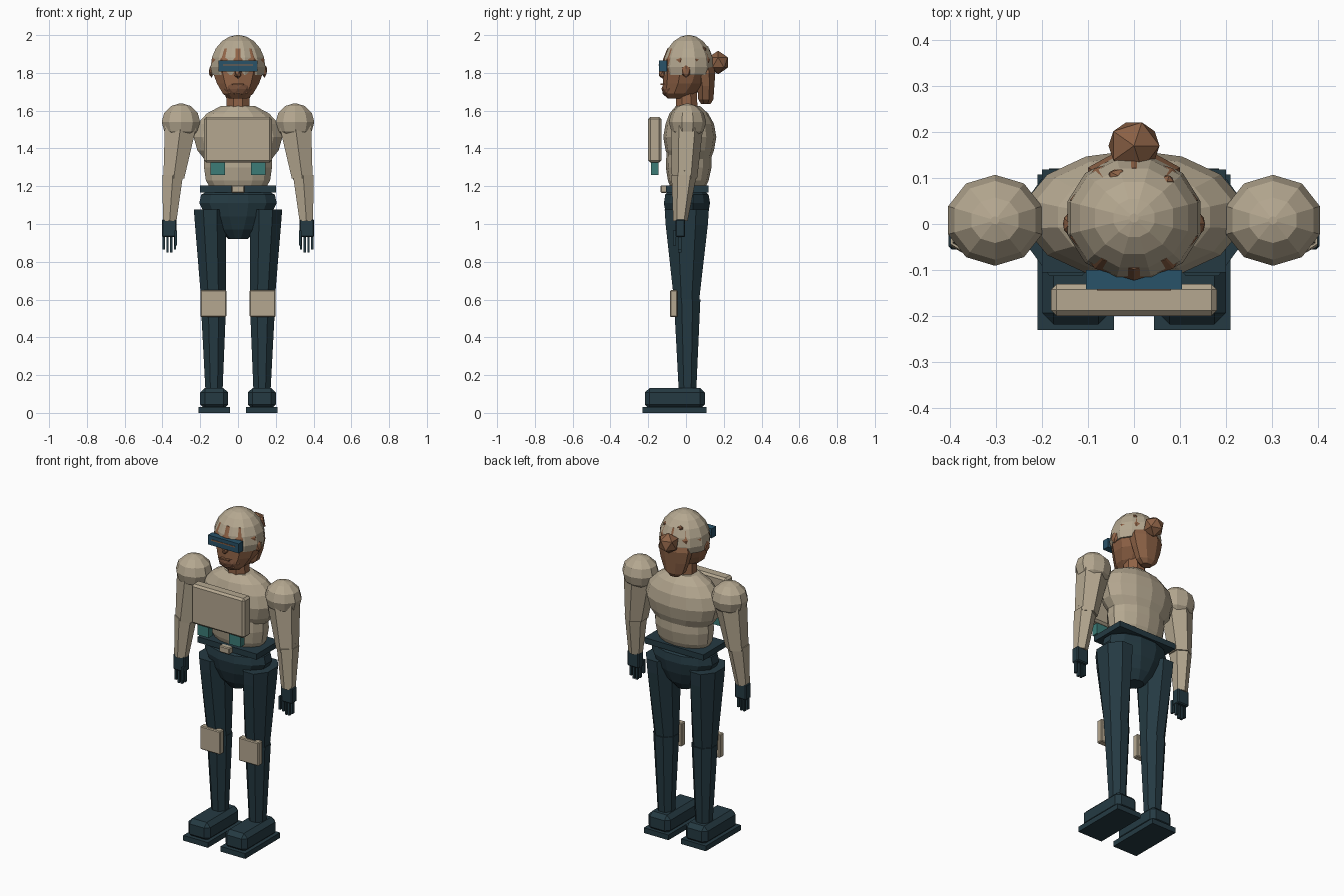
import bpy, bmesh, math
from mathutils import Matrix, Vector

if "Cube" in bpy.data.objects:
    bpy.data.objects.remove(bpy.data.objects["Cube"])


def material(name, rgb):
    m = bpy.data.materials.new(name)
    m.diffuse_color = (*rgb, 1)
    m.use_nodes = True
    m.node_tree.nodes["Principled BSDF"].inputs["Base Color"].default_value = m.diffuse_color
    return m


BEIGE = material("beige", (0.46, 0.39, 0.28))
NAVY = material("dark navy", (0.018, 0.042, 0.055))
TEAL = material("teal", (0.045, 0.20, 0.185))
BLUE = material("visor blue", (0.022, 0.085, 0.14))
SKIN = material("skin brown", (0.28, 0.125, 0.062))
HAIR = material("hair brown", (0.26, 0.12, 0.06))
BEARD = material("beard brown", (0.17, 0.075, 0.04))


def finish(name, bm, mat):
    bmesh.ops.recalc_face_normals(bm, faces=bm.faces[:])
    me = bpy.data.meshes.new(name)
    bm.to_mesh(me)
    bm.free()
    me.materials.append(mat)
    ob = bpy.data.objects.new(name, me)
    bpy.context.collection.objects.link(ob)
    return ob


def box(name, lo, hi, mat, bevel=0):
    """Box between two corners, optionally chamfered."""
    lo, hi = Vector(lo), Vector(hi)
    bm = bmesh.new()
    bmesh.ops.create_cube(bm, size=1)
    for v in bm.verts:
        v.co = (lo + hi) / 2 + v.co * (hi - lo)
    if bevel:
        bmesh.ops.bevel(bm, geom=bm.edges[:], offset=bevel, segments=1, affect='EDGES')
    return finish(name, bm, mat)


def ball(name, c, r, mat, sub=2):
    """Faceted ellipsoid."""
    bm = bmesh.new()
    bmesh.ops.create_icosphere(bm, subdivisions=sub, radius=1)
    bm.transform(Matrix.Translation(c) @ Matrix.Diagonal((*r, 1)))
    return finish(name, bm, mat)


def loft(name, rings, mat, n=8):
    """Skin through horizontal rings (x, y, z, half width, half depth)."""
    bm = bmesh.new()
    k = 1 / math.cos(math.pi / n)
    loops = []
    for x, y, z, rx, ry in rings:
        loops.append([bm.verts.new((x + rx * k * math.cos((i + .5) * math.tau / n),
                                    y + ry * k * math.sin((i + .5) * math.tau / n), z))
                      for i in range(n)])
    for a, b in zip(loops, loops[1:]):
        for i in range(n):
            j = (i + 1) % n
            bm.faces.new((a[i], a[j], b[j], b[i]))
    bm.faces.new(loops[0][::-1])
    bm.faces.new(loops[-1])
    return finish(name, bm, mat)


def sbox(name, s, x0, x1, y0, y1, z0, z1, mat, bevel=0):
    """Box on one side of the body; s is the side sign."""
    a, b = sorted((s * x0, s * x1))
    return box(name, (a, y0, z0), (b, y1, z1), mat, bevel)


# Torso
loft("abdomen", [(0, .01, 1.18, .14, .085), (0, .012, 1.23, .17, .105),
                 (0, .014, 1.30, .18, .118), (0, .015, 1.38, .178, .115)], BEIGE, 14)
loft("chest", [(0, .02, 1.32, .16, .10), (0, .02, 1.39, .215, .125),
               (0, .02, 1.46, .235, .137), (0, .02, 1.53, .215, .125),
               (0, .015, 1.585, .165, .10), (0, .01, 1.625, .09, .062)], BEIGE, 14)
box("chest_pack", (-.18, -.20, 1.325), (.18, -.13, 1.567), BEIGE, .012)

# Hips and belt
loft("pelvis", [(0, .005, .92, .05, .05), (0, .005, .97, .11, .085),
                (0, .005, 1.04, .17, .11), (0, .005, 1.11, .205, .122),
                (0, .005, 1.155, .195, .115), (0, .005, 1.18, .15, .09)], NAVY, 12)
box("belt", (-.20, -.105, 1.168), (.20, .118, 1.203), NAVY)
box("buckle", (-.035, -.135, 1.165), (.035, -.10, 1.205), BEIGE, .005)

# Neck and head
loft("neck", [(0, .005, 1.57, .062, .058), (0, .0, 1.74, .058, .055)], SKIN)
loft("head", [(0, -.045, 1.665, .05, .05), (0, -.035, 1.69, .08, .085),
              (0, -.005, 1.745, .112, .112), (0, .01, 1.81, .135, .125),
              (0, .012, 1.87, .138, .128), (0, .012, 1.93, .11, .105)], SKIN, 10)
ball("beard", (0, -.072, 1.715), (.075, .058, .05), BEARD)
ball("nose", (0, -.125, 1.795), (.02, .022, .025), SKIN, 1)
box("mouth", (-.03, -.134, 1.735), (.03, -.118, 1.743), SKIN)

# Cap dome
cap = [(0, .012, 1.79, .136, .124), (0, .013, 1.83, .145, .133)]
for a in (18, 36, 54, 72, 86):
    t = math.radians(a)
    cap.append((0, .013, 1.83 + .17 * math.sin(t), .145 * math.cos(t), .133 * math.cos(t)))
loft("cap", cap, BEIGE, 12)

# Visor with a thin bright slit
box("visor", (-.104, -.142, 1.808), (.104, -.10, 1.866), BLUE)
box("visor_slit", (-.08, -.145, 1.838), (.08, -.141, 1.845), SKIN)

# Hair: back mass, bun and tufts showing through the cap
loft("back_hair", [(0, .105, 1.635, .03, .025), (0, .105, 1.66, .06, .04),
                   (0, .105, 1.73, .085, .045), (0, .10, 1.80, .10, .055),
                   (0, .09, 1.86, .08, .05)], HAIR, 8)
ball("hair_bun", (0, .17, 1.855), (.062, .06, .062), HAIR, 1)
ball("hair_tuft_left", (-.035, .105, 1.932), (.024, .016, .014), HAIR, 1)
ball("hair_tuft_right", (.072, .092, 1.925), (.016, .016, .014), HAIR, 1)

for s, side in ((1, "right"), (-1, "left")):
    ball("ear_" + side, (s * .14, .0, 1.81), (.016, .026, .036), SKIN, 1)
    sbox("pouch_" + side, s, .07, .145, -.185, -.145, 1.26, 1.335, TEAL)

    # Arms
    loft("shoulder_" + side,
         [(s * .302, .008, 1.54 + .098 * math.sin(math.radians(a)),
           .102 * math.cos(math.radians(a)), .094 * math.cos(math.radians(a)))
          for a in (-85, -60, -30, 0, 30, 60, 85)], BEIGE, 10)
    loft("upper_arm_" + side, [(s * .34, -.008, 1.24, .055, .058),
                               (s * .302, .006, 1.53, .085, .075)], BEIGE, 6)
    ball("elbow_" + side, (s * .343, -.008, 1.26), (.058, .062, .05), BEIGE, 1)
    loft("forearm_" + side, [(s * .362, -.03, 1.015, .036, .033),
                             (s * .345, -.01, 1.26, .054, .058)], BEIGE, 6)

    # Gloved hands
    sbox("hand_" + side, s, .325, .403, -.055, -.005, .93, 1.025, NAVY, .006)
    for i in range(4):
        x = .334 + i * .0195
        z = .85 if i in (1, 2) else .865
        sbox(f"finger_{side}_{i}", s, x - .006, x + .006, -.043, -.025, z, .935, NAVY)
    sbox("thumb_" + side, s, .322, .336, -.07, -.052, .885, .965, NAVY)

    # Legs
    loft("thigh_" + side, [(s * .13, .003, .60, .065, .067),
                           (s * .145, .004, 1.0, .083, .112),
                           (s * .148, .004, 1.078, .086, .117)], NAVY, 8)
    ball("knee_" + side, (s * .13, .003, .60), (.068, .07, .06), NAVY, 1)
    loft("shin_" + side, [(s * .127, .008, .11, .045, .046),
                          (s * .13, .006, .60, .068, .07)], NAVY, 8)
    sbox("knee_pad_" + side, s, .062, .198, -.085, -.045, .507, .65, BEIGE, .005)

    # Boots
    sbox("boot_" + side, s, .052, .20, -.218, .10, .02, .132, NAVY, .025)
    sbox("boot_sole_" + side, s, .043, .21, -.23, .108, 0, .032, NAVY)
